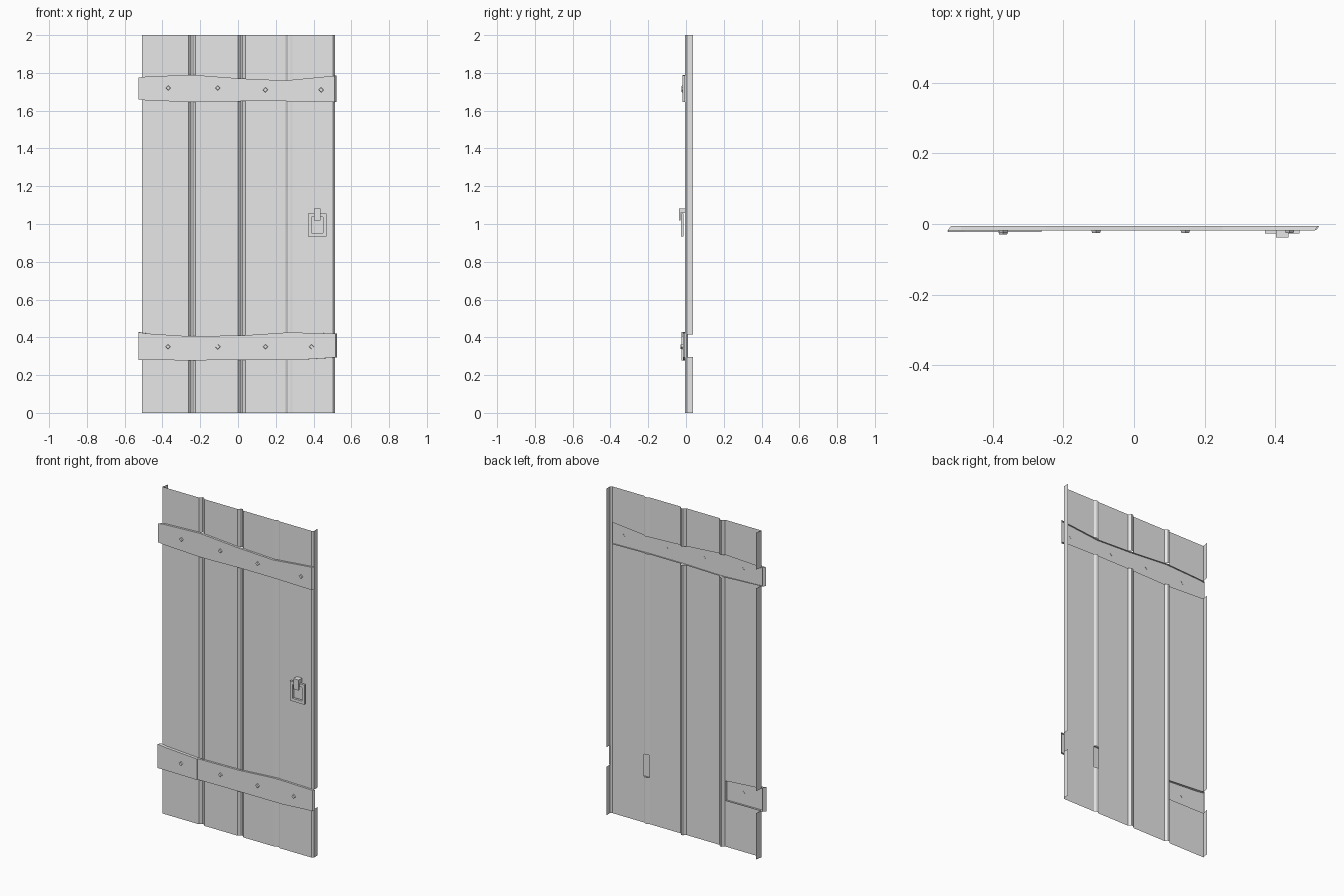
import bpy, bmesh, math
from mathutils import Matrix, Vector

cube = bpy.data.objects.get("Cube")
if cube:
    bpy.data.objects.remove(cube)

grey = bpy.data.materials.new("plain_grey")
grey.use_nodes = True
grey.diffuse_color = (0.8, 0.8, 0.8, 1)
grey.node_tree.nodes["Principled BSDF"].inputs["Base Color"].default_value = (0.8, 0.8, 0.8, 1)


def finish(name, bm):
    mesh = bpy.data.meshes.new(name)
    bm.to_mesh(mesh)
    bm.free()
    mesh.materials.append(grey)
    obj = bpy.data.objects.new(name, mesh)
    bpy.context.scene.collection.objects.link(obj)
    return obj


def add_box(bm, x, y, z):
    size = Vector((x[1] - x[0], y[1] - y[0], z[1] - z[0]))
    mid = Vector((sum(x), sum(y), sum(z))) / 2
    bmesh.ops.create_cube(bm, size=1, matrix=Matrix.Translation(mid) @ Matrix.Diagonal(size).to_4x4())


# Uneven strap outlines: x, lower edge, upper edge
UPPER = [(-0.528, 1.66, 1.775), (-0.49, 1.655, 1.78), (-0.25, 1.645, 1.79), (-0.18, 1.645, 1.785),
         (0.02, 1.65, 1.77), (0.25, 1.65, 1.76), (0.512, 1.645, 1.785)]
LOWER = [(-0.528, 0.28, 0.427), (-0.48, 0.28, 0.42), (-0.262, 0.278, 0.406), (0.02, 0.28, 0.41),
         (0.25, 0.28, 0.425), (0.31, 0.28, 0.425), (0.516, 0.293, 0.42)]


def edge_at(strap, x, side):
    """Height of a strap edge at x; side 1 is lower, 2 is upper."""
    for a, b in zip(strap, strap[1:]):
        if x <= b[0]:
            t = (x - a[0]) / (b[0] - a[0])
            return a[side] + t * (b[side] - a[side])
    return strap[-1][side]


# Plank sheet: folded profile with V grooves and turned-back sides
FACE = -0.005
profile = [(-0.5, 0.038), (-0.508, FACE)]
for x, half, depth in ((-0.243, 0.019, 0.01), (0.02, 0.02, 0.01), (0.27, 0.018, 0.003)):
    profile += [(x - half, FACE), (x - half / 4, depth), (x + half / 4, depth), (x + half, FACE)]
profile += [(0.503, FACE), (0.513, 0.004), (0.513, 0.038)]

bm = bmesh.new()
columns = []
for x, y in profile:
    inset = 0.004
    heights = [0,
               edge_at(LOWER, x, 1) + inset, edge_at(LOWER, x, 2) - inset,
               edge_at(UPPER, x, 1) + inset, edge_at(UPPER, x, 2) - inset, 2]
    columns.append([bm.verts.new((x, y, z)) for z in heights])
for a, b in zip(columns, columns[1:]):
    mid = (a[0].co.x + b[0].co.x) / 2
    for i in range(5):
        # openings behind the straps
        behind_upper = i == 3 and mid < 0.505
        behind_lower = i == 1 and (-0.506 < mid < -0.262 or 0.25 < mid < 0.29 or mid > 0.51)
        if not (behind_upper or behind_lower):
            bm.faces.new((a[i], b[i], b[i + 1], a[i + 1]))
finish("plank_sheet", bm)


# Straps: open-backed shells with a turned rim
def strap(name, outline, front, flare):
    bm = bmesh.new()
    lo = [bm.verts.new((x, front, a)) for x, a, b in outline]
    hi = [bm.verts.new((x, front, b)) for x, a, b in outline]
    for i in range(len(lo) - 1):
        bm.faces.new((lo[i], lo[i + 1], hi[i + 1], hi[i]))
    rim = [e for e in bm.edges if e.is_boundary]
    made = bmesh.ops.extrude_edge_only(bm, edges=rim)["geom"]
    for v in made:
        if isinstance(v, bmesh.types.BMVert):
            v.co.y = FACE
            if v.co.x < -0.52:
                v.co.x += 0.012
            elif v.co.x > 0.5:
                v.co.x += flare
    bmesh.ops.recalc_face_normals(bm, faces=bm.faces)
    if lo[0].link_faces[0].normal.y > 0 and lo[1].link_faces[0].normal.y > 0:
        bmesh.ops.reverse_faces(bm, faces=bm.faces)
    finish(name, bm)


strap("upper_strap", UPPER, -0.018, 0.009)
strap("lower_strap_short", LOWER[:3], -0.023, 0)
strap("lower_strap_long", LOWER[2:], -0.017, 0.008)


# Diamond-headed nails
def nail(name, x, z, front):
    bm = bmesh.new()
    length = 0.009
    place = Matrix.Translation((x, front - length / 2 + 0.002, z)) @ Matrix.Rotation(math.pi / 2, 4, 'X')
    bmesh.ops.create_cone(bm, cap_ends=True, segments=4, radius1=0.014, radius2=0.011,
                          depth=length, matrix=place)
    finish(name, bm)


for i, x in enumerate((-0.37, -0.107, 0.145, 0.44)):
    nail(f"upper_nail_{i + 1}", x, 1.72 - 0.01 * (i > 1), -0.018)
for i, x in enumerate((-0.37, -0.107, 0.145, 0.39)):
    nail(f"lower_nail_{i + 1}", x, 0.35, -0.023 if i == 0 else -0.017)

# Square pull ring
bm = bmesh.new()
ring_y = (-0.027, -0.013)
for x in ((0.371, 0.388), (0.451, 0.468)):
    add_box(bm, x, ring_y, (0.935, 1.055))
for z in ((0.935, 0.953), (1.037, 1.055)):
    add_box(bm, (0.388, 0.451), ring_y, z)
finish("pull_ring", bm)

# Hooked staple holding the ring
bm = bmesh.new()
add_box(bm, (0.402, 0.437), (-0.038, FACE), (1.057, 1.082))
add_box(bm, (0.402, 0.437), (-0.038, -0.028), (1.018, 1.057))
finish("ring_staple", bm)
